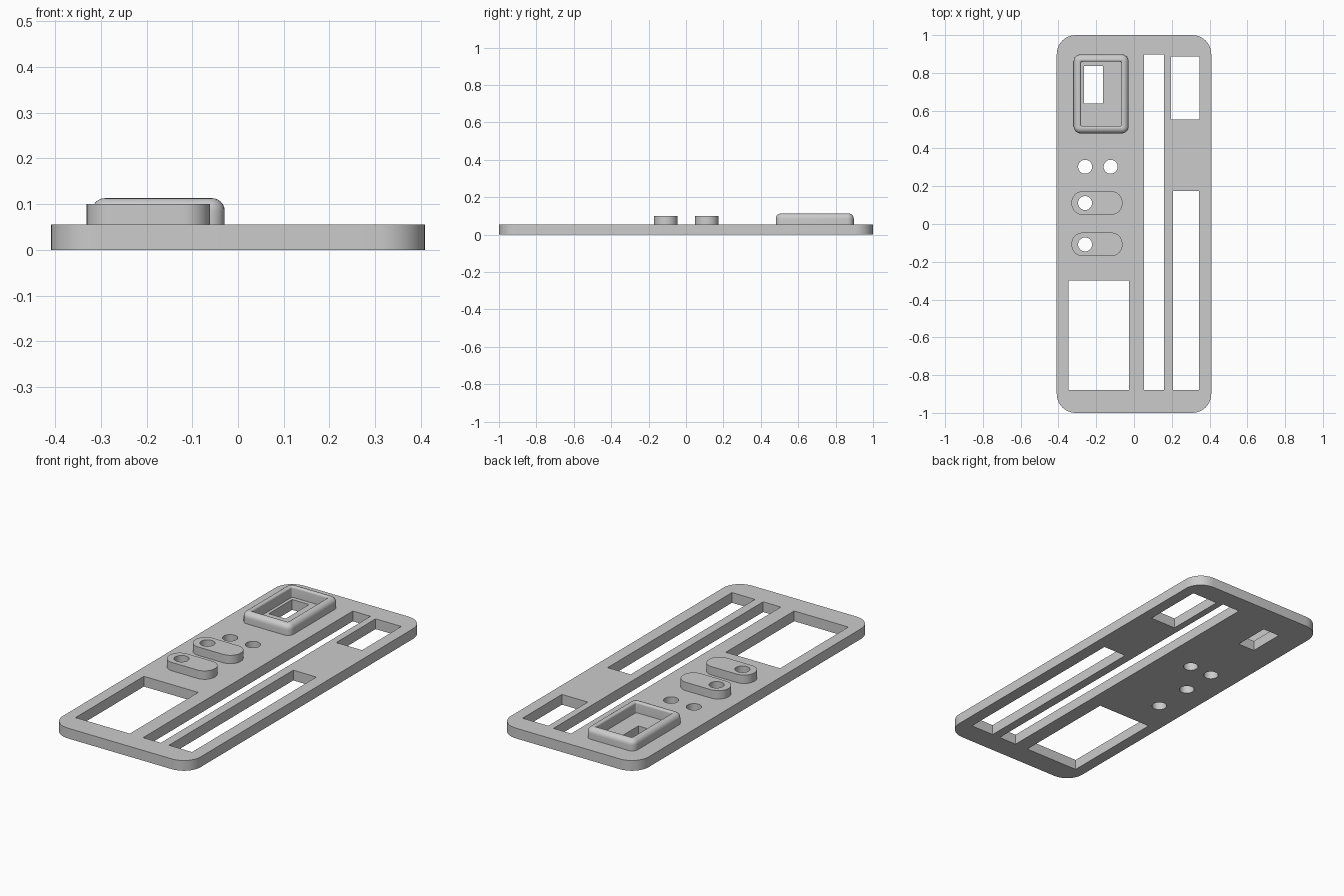
import bpy
import bmesh
from math import cos, sin, pi, radians

cube = bpy.data.objects.get("Cube")
if cube:
    bpy.data.objects.remove(cube)

PLATE_TOP = 0.055
TAB_TOP = 0.1
BEZEL_TOP = 0.113
HOLE_R = 0.037

grey = bpy.data.materials.new("plain grey")
grey.use_nodes = True
grey.diffuse_color = (0.6, 0.6, 0.6, 1)
grey.node_tree.nodes["Principled BSDF"].inputs["Base Color"].default_value = (0.6, 0.6, 0.6, 1)


def rect(x0, x1, y0, y1, r=0.0, steps=10):
    """Outline of a rectangle, with corners rounded by r."""
    if r == 0:
        return [(x0, y0), (x1, y0), (x1, y1), (x0, y1)]
    corners = [(x1 - r, y1 - r), (x0 + r, y1 - r), (x0 + r, y0 + r), (x1 - r, y0 + r)]
    return [(cx + r * cos((q + i / steps) * pi / 2), cy + r * sin((q + i / steps) * pi / 2))
            for q, (cx, cy) in enumerate(corners) for i in range(steps + 1)]


def circle(cx, cy, r=HOLE_R, n=40):
    return [(cx + r * cos(2 * pi * i / n), cy + r * sin(2 * pi * i / n)) for i in range(n)]


def finish(name, bm):
    """Turn a bmesh into a shaded object."""
    bmesh.ops.remove_doubles(bm, verts=bm.verts, dist=1e-5)
    bmesh.ops.recalc_face_normals(bm, faces=bm.faces)
    mesh = bpy.data.meshes.new(name)
    bm.to_mesh(mesh)
    bm.free()
    mesh.materials.append(grey)
    obj = bpy.data.objects.new(name, mesh)
    bpy.context.collection.objects.link(obj)
    bpy.ops.object.select_all(action='DESELECT')
    obj.select_set(True)
    bpy.context.view_layer.objects.active = obj
    bpy.ops.object.shade_smooth_by_angle(angle=radians(35))
    return obj


def slab(name, outlines, z0, z1):
    """Extrude an outline with holes from z0 to z1."""
    curve = bpy.data.curves.new(name + " outline", 'CURVE')
    curve.dimensions = '2D'
    curve.fill_mode = 'BOTH'
    curve.extrude = (z1 - z0) / 2
    for points in outlines:
        spline = curve.splines.new('POLY')
        spline.points.add(len(points) - 1)
        for p, (x, y) in zip(spline.points, points):
            p.co = (x, y, 0, 1)
        spline.use_cyclic_u = True
    helper = bpy.data.objects.new(name + " helper", curve)
    bpy.context.collection.objects.link(helper)
    filled = helper.evaluated_get(bpy.context.evaluated_depsgraph_get()).to_mesh()
    bm = bmesh.new()
    bm.from_mesh(filled)
    bmesh.ops.translate(bm, verts=bm.verts, vec=(0, 0, (z0 + z1) / 2))
    bpy.data.objects.remove(helper)
    bpy.data.curves.remove(curve)
    return finish(name, bm)


# Base plate with its windows, slots and round holes
windows = [
    rect(-0.348, -0.026, -0.879, -0.30),
    rect(0.053, 0.158, -0.879, 0.897),
    rect(0.195, 0.348, 0.554, 0.887),
    rect(0.206, 0.343, -0.879, 0.174),
    rect(-0.264, -0.164, 0.638, 0.836),
]
hole_x = -0.259
tab_rows = {"upper_tab": 0.111, "lower_tab": -0.108}
holes = [circle(hole_x, 0.303), circle(-0.124, 0.303)]
holes += [circle(hole_x, y) for y in tab_rows.values()]
slab("base_plate", [rect(-0.409, 0.409, -1, 1, 0.1)] + windows + holes, 0, PLATE_TOP)

# Raised rounded tabs, each pierced at its left end
for name, y in tab_rows.items():
    outline = rect(-0.331, -0.061, y - 0.0625, y + 0.0625, 0.06)
    slab(name, [outline, circle(hole_x, y)], PLATE_TOP, TAB_TOP)

# Rounded bezel: a fillet profile of (inset, height) swept around a frame
outer_r, inner_r, width = 0.028, 0.01, 0.038
arc = [i / 6 * pi / 2 for i in range(7)]
profile = [(0, PLATE_TOP)]
profile += [(outer_r * (1 - cos(a)), BEZEL_TOP - outer_r * (1 - sin(a))) for a in arc]
profile += [(width - inner_r * (1 - sin(a)), BEZEL_TOP - inner_r * (1 - cos(a))) for a in arc]
profile += [(width, PLATE_TOP)]

bm = bmesh.new()
loops = []
for inset, z in profile:
    pts = rect(-0.319 + inset, -0.029 - inset, 0.48 + inset, 0.897 - inset,
               max(0.035 - inset, 0.008), 6)
    loops.append([bm.verts.new((x, y, z)) for x, y in pts])
for a, b in zip(loops, loops[1:] + loops[:1]):
    for i in range(len(a)):
        j = (i + 1) % len(a)
        bm.faces.new((a[i], a[j], b[j], b[i]))
finish("bezel", bm)
